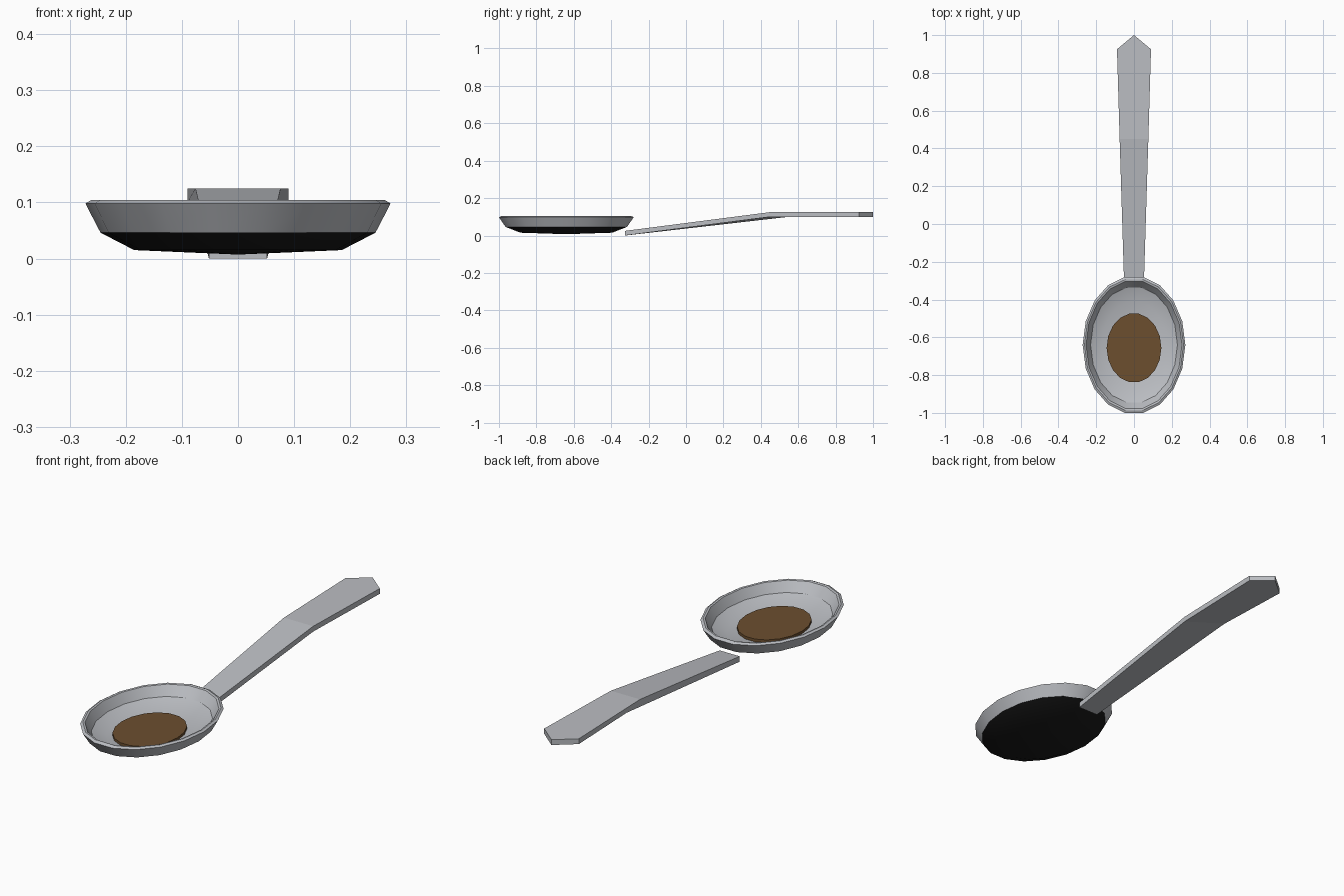
import bpy, bmesh, math

cube = bpy.data.objects.get("Cube")
if cube:
    bpy.data.objects.remove(cube, do_unlink=True)

SIDES = 18


def material(name, rgb):
    mat = bpy.data.materials.new(name)
    mat.use_nodes = True
    color = (*rgb, 1)
    mat.diffuse_color = color
    mat.node_tree.nodes["Principled BSDF"].inputs["Base Color"].default_value = color
    return mat


def add_object(name, bm, mats, smooth):
    bmesh.ops.recalc_face_normals(bm, faces=bm.faces[:])
    mesh = bpy.data.meshes.new(name)
    bm.to_mesh(mesh)
    bm.free()
    for mat in mats:
        mesh.materials.append(mat)
    obj = bpy.data.objects.new(name, mesh)
    bpy.context.collection.objects.link(obj)
    if smooth:
        bpy.ops.object.select_all(action='DESELECT')
        obj.select_set(True)
        bpy.context.view_layer.objects.active = obj
        bpy.ops.object.shade_smooth_by_angle(angle=math.radians(30))
    return obj


def oval_lathe(profile, center_y, stretch, painted_bands=0):
    """Closed oval body from (radius, height) points; first and last lie on the axis."""
    bm = bmesh.new()
    rings = []
    for r, z in profile:
        count = SIDES if r > 0 else 1
        rings.append([bm.verts.new((r * math.cos(math.tau * i / SIDES),
                                    center_y + r * stretch * math.sin(math.tau * i / SIDES), z))
                      for i in range(count)])
    for band, (a, b) in enumerate(zip(rings, rings[1:])):
        for i in range(SIDES):
            j = (i + 1) % SIDES
            corners = [a[i % len(a)], a[j % len(a)], b[j % len(b)], b[i % len(b)]]
            face = bm.faces.new(list(dict.fromkeys(corners)))
            face.material_index = 1 if band < painted_bands else 0
    return bm


metal = material("grey_metal", (0.50, 0.515, 0.545))
black = material("black_base", (0.011, 0.011, 0.011))
brown = material("brown_food", (0.15, 0.077, 0.028))

# Bowl: thin shell, underside painted black
bowl_profile = [(0, 0.007), (0.185, 0.015), (0.245, 0.046), (0.272, 0.098), (0.262, 0.104),
                (0.254, 0.102), (0.23, 0.058), (0.172, 0.031), (0, 0.024)]
add_object("spoon_bowl", oval_lathe(bowl_profile, -0.64, 1.346, 2), [metal, black], True)

# Serving of food lying in the bowl
food_profile = [(0, 0.026), (0.145, 0.026), (0.145, 0.042), (0, 0.042)]
add_object("food_disc", oval_lathe(food_profile, -0.656, 1.27), [brown], True)

# Handle: tapered bar with one bend and a pointed end
bm = bmesh.new()
THICK = 0.025
stations = [(-0.325, 0.025, 0.052), (0.45, 0.125, 0.076), (0.925, 0.125, 0.09)]
top = [[bm.verts.new((s * w, y, z)) for s in (-1, 1)] for y, z, w in stations]
low = [[bm.verts.new((s * w, y, z - THICK)) for s in (-1, 1)] for y, z, w in stations]
low[1][0].co.y += 0.1  # skewed bend on the underside
tip_top = bm.verts.new((0, 1, 0.125))
tip_low = bm.verts.new((0, 1, 0.1))
for k in range(2):
    bm.faces.new((top[k][0], top[k][1], top[k + 1][1], top[k + 1][0]))
    bm.faces.new((low[k][0], low[k + 1][0], low[k + 1][1], low[k][1]))
    for s in (0, 1):
        bm.faces.new((top[k][s], top[k + 1][s], low[k + 1][s], low[k][s]))
bm.faces.new((top[0][0], low[0][0], low[0][1], top[0][1]))
for row, tip in ((top, tip_top), (low, tip_low)):
    bm.faces.new((row[2][0], row[2][1], tip))
for s in (0, 1):
    bm.faces.new((top[2][s], tip_top, tip_low, low[2][s]))
add_object("spoon_handle", bm, [metal], False)
